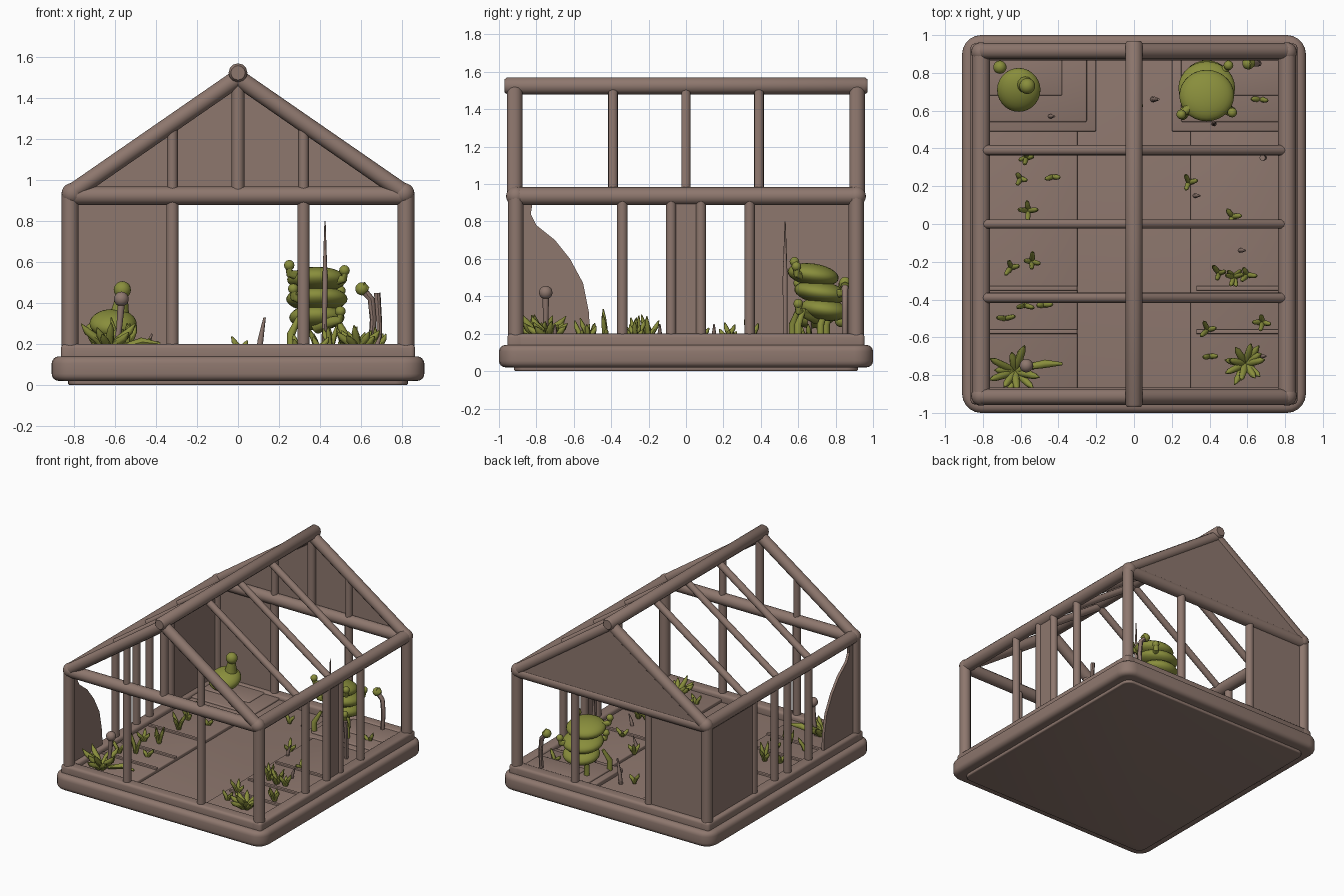
import bpy, bmesh, math, random
from mathutils import Vector, Matrix

if "Cube" in bpy.data.objects:
    bpy.data.objects.remove(bpy.data.objects["Cube"])

random.seed(4)

def mat(name, c):
    m = bpy.data.materials.new(name)
    m.diffuse_color = (*c, 1)
    m.use_nodes = True
    m.node_tree.nodes["Principled BSDF"].inputs["Base Color"].default_value = m.diffuse_color
    return m

BROWN = mat("clay brown", (0.27, 0.185, 0.155))
GREEN = mat("moss green", (0.25, 0.27, 0.045))

def finish(name, bm, m, angle=45):
    bmesh.ops.recalc_face_normals(bm, faces=bm.faces)
    me = bpy.data.meshes.new(name)
    bm.to_mesh(me)
    bm.free()
    me.materials.append(m)
    ob = bpy.data.objects.new(name, me)
    bpy.context.collection.objects.link(ob)
    bpy.ops.object.select_all(action='DESELECT')
    ob.select_set(True)
    bpy.context.view_layer.objects.active = ob
    bpy.ops.object.shade_smooth_by_angle(angle=math.radians(angle))
    return ob

def tube(bm, pts, radii, n=12):
    """Round tube along points with a radius at each point."""
    pts = [Vector(p) for p in pts]
    if not isinstance(radii, (list, tuple)):
        radii = [radii] * len(pts)
    rings = []
    for i, p in enumerate(pts):
        d = (pts[min(i + 1, len(pts) - 1)] - pts[max(i - 1, 0)]).normalized()
        ref = Vector((0, 1, 0)) if abs(d.y) < 0.9 else Vector((0, 0, 1))
        u = d.cross(ref).normalized()
        v = d.cross(u)
        rings.append([bm.verts.new(p + radii[i] * (u * math.cos(2 * math.pi * k / n) + v * math.sin(2 * math.pi * k / n)))
                      for k in range(n)])
    for a, b in zip(rings, rings[1:]):
        for k in range(n):
            bm.faces.new((a[k], a[(k + 1) % n], b[(k + 1) % n], b[k]))
    bm.faces.new(rings[0])
    bm.faces.new(rings[-1])

def ball(bm, c, r, tilt=0, seg=20):
    r = r if isinstance(r, tuple) else (r, r, r)
    m = Matrix.Translation(c) @ Matrix.Rotation(tilt, 4, 'X') @ Matrix.Diagonal((*r, 1))
    bmesh.ops.create_uvsphere(bm, u_segments=seg, v_segments=seg // 2, radius=1, matrix=m)

def box(bm, lo, hi, corner=0, bevel=0):
    """Box with optional rounded plan corners and rounded edges."""
    lo, hi = Vector(lo), Vector(hi)
    t = bmesh.new()
    bmesh.ops.create_cube(t, size=1, matrix=Matrix.Translation((lo + hi) / 2) @ Matrix.Diagonal((*(hi - lo), 1)))
    if corner:
        es = [e for e in t.edges if abs(e.verts[0].co.z - e.verts[1].co.z) > 1e-4]
        bmesh.ops.bevel(t, geom=es, offset=corner, segments=5, profile=0.5, affect='EDGES')
        es = [e for e in t.edges if abs(e.verts[0].co.z - e.verts[1].co.z) < 1e-4]
        bmesh.ops.bevel(t, geom=es, offset=bevel, segments=4, profile=0.5, affect='EDGES')
    elif bevel:
        bmesh.ops.bevel(t, geom=t.edges[:], offset=bevel, segments=3, profile=0.5, affect='EDGES')
    me = bpy.data.meshes.new("tmp")
    t.to_mesh(me)
    t.free()
    bm.from_mesh(me)
    bpy.data.meshes.remove(me)

def plate(bm, pts, off):
    f = bm.faces.new([bm.verts.new(p) for p in pts])
    r = bmesh.ops.extrude_face_region(bm, geom=[f])
    bmesh.ops.translate(bm, verts=[g for g in r["geom"] if isinstance(g, bmesh.types.BMVert)], vec=off)

X, Y, ZR = 0.82, 0.91, 0.93

# base slab, foot and rim
bm = bmesh.new()
box(bm, (-0.91, -1, 0.02), (0.91, 1, 0.14), 0.1, 0.035)
box(bm, (-0.83, -0.92, 0), (0.83, 0.92, 0.06), 0.06, 0.01)
for s in (-1, 1):
    box(bm, (s * 0.82 - 0.045, -0.955, 0.1), (s * 0.82 + 0.045, 0.955, 0.2), 0, 0.02)
    box(bm, (-0.865, s * 0.91 - 0.045, 0.1), (0.865, s * 0.91 + 0.045, 0.2), 0, 0.02)
finish("base", bm, BROWN)

# planting beds, dividers and raised back beds
bm = bmesh.new()
for s in (-1, 1):
    x0, x1 = sorted((s * 0.3, s * 0.8))
    box(bm, (x0, -0.89, 0.12), (x1, 0.89, 0.165), 0, 0.008)
    for y in (-0.57, -0.34, 0):
        box(bm, (x0 + 0.03, y - 0.012, 0.15), (x1, y + 0.012, 0.178), 0, 0.005)
    for inner, y0, z in ((0.2, 0.49, 0.172), (0.25, 0.54, 0.184), (0.38, 0.68, 0.192)):
        x0, x1 = sorted((s * inner, s * 0.8))
        box(bm, (x0, y0, 0.12), (x1, 0.89, z), 0, 0.008)
finish("planting_beds", bm, BROWN)

# wall posts
bm = bmesh.new()
for sx in (-1, 1):
    for sy in (-1, 1):
        tube(bm, [(sx * X, sy * Y, 0.17), (sx * X, sy * Y, ZR)], 0.041)
        tube(bm, [(sx * 0.32, sy * Y, 0.17), (sx * 0.32, sy * Y, ZR)], 0.03)
    for y in (-0.34, -0.08, 0.08, 0.34):
        tube(bm, [(sx * X, y, 0.17), (sx * X, y, ZR)], 0.028)
finish("wall_posts", bm, BROWN)

# eaves rails
bm = bmesh.new()
for s in (-1, 1):
    tube(bm, [(s * 0.81, -Y, 0.935), (s * 0.81, Y, 0.935)], 0.048)
    tube(bm, [(-X, s * Y, 0.925), (X, s * Y, 0.925)], 0.045)
    for sy in (-1, 1):
        ball(bm, (s * 0.81, sy * Y, 0.935), 0.052)
finish("eaves_rails", bm, BROWN)

# rafters, ridge and gable struts
bm = bmesh.new()
for s in (-1, 1):
    for y, r in ((-0.915, 0.042), (-0.39, 0.027), (0, 0.025), (0.39, 0.027), (0.915, 0.042)):
        tube(bm, [(s * 0.81, y, 0.94), (0, y, 1.5)], r)
    for sy in (-1, 1):
        tube(bm, [(s * 0.32, sy * Y, 0.92), (s * 0.32, sy * Y, 1.27)], 0.026)
for sy in (-1, 1):
    tube(bm, [(0, sy * Y, 0.92), (0, sy * Y, 1.5)], 0.031)
finish("rafters", bm, BROWN)
bm = bmesh.new()
tube(bm, [(0, -0.97, 1.525), (0, -0.955, 1.525), (0, 0.955, 1.525), (0, 0.97, 1.525)], [0.035, 0.046, 0.046, 0.035])
finish("ridge", bm, BROWN)

# solid panels: back gable, back wall, left wall, right centre, broken front-left
bm = bmesh.new()
plate(bm, [(-0.81, 0.925, 0.93), (0.81, 0.925, 0.93), (0, 0.925, 1.5)], (0, 0.02, 0))
box(bm, (-0.82, 0.9, 0.17), (-0.32, 0.92, 0.92))
box(bm, (-0.83, 0.34, 0.17), (-0.81, 0.91, 0.92))
box(bm, (0.81, -0.08, 0.17), (0.83, 0.08, 0.92))
plate(bm, [(-0.83, y, z) for y, z in ((-0.91, 0.17), (-0.51, 0.17), (-0.52, 0.32), (-0.55, 0.47), (-0.62, 0.6),
      (-0.7, 0.7), (-0.8, 0.78), (-0.83, 0.84), (-0.82, 0.9), (-0.91, 0.9))], (0.02, 0, 0))
finish("wall_panels", bm, BROWN, 30)

# stacked bulbous plant at back right
bm = bmesh.new()
for y, z, r in ((0.74, 0.33, 0.135), (0.72, 0.42, 0.15), (0.68, 0.515, 0.145)):
    ball(bm, (0.385, y, z), (r, r * 0.95, 0.06), -0.15, 28)
for x, y, z in ((0.25, 0.58, 0.585), (0.52, 0.59, 0.56), (0.5, 0.84, 0.46), (0.27, 0.6, 0.47), (0.5, 0.6, 0.36)):
    tube(bm, [(0.385, 0.7, z - 0.07), (x, y, z - 0.04), (x, y, z)], [0.04, 0.018, 0.02])
    ball(bm, (x, y, z), 0.026, 0, 12)
for x, y in ((0.26, 0.57), (0.33, 0.75), (0.44, 0.72), (0.52, 0.6)):
    tube(bm, [(x, y, 0.16), (x, y, 0.25), (x * 0.7 + 0.115, y + 0.03, 0.33)], [0.02, 0.02, 0.012], 10)
finish("stacked_plant", bm, GREEN)

# squat bulb plant at back left
bm = bmesh.new()
ball(bm, (-0.61, 0.71, 0.30), (0.115, 0.12, 0.065), 0.3, 28)
tube(bm, [(-0.6, 0.74, 0.16), (-0.61, 0.72, 0.28)], 0.03)
tube(bm, [(-0.58, 0.74, 0.33), (-0.565, 0.73, 0.45)], [0.05, 0.025])
ball(bm, (-0.565, 0.73, 0.465), 0.042)
ball(bm, (-0.71, 0.83, 0.27), 0.035)
# hooked plant head
tube(bm, [(0.63, 0.85, 0.46), (0.61, 0.85, 0.475), (0.595, 0.85, 0.47)], [0.02, 0.03, 0.02])
ball(bm, (0.605, 0.85, 0.47), 0.032)
finish("bulb_plants", bm, GREEN)

# brown stems, spikes and bulb
bm = bmesh.new()
tube(bm, [(0.42, 0.53, 0.16), (0.425, 0.53, 0.5), (0.425, 0.53, 0.8)], [0.012, 0.013, 0.003], 8)
tube(bm, [(0.65, 0.85, 0.17), (0.66, 0.85, 0.32), (0.65, 0.85, 0.42), (0.61, 0.85, 0.465)], [0.015, 0.016, 0.017, 0.018], 8)
tube(bm, [(0.1, 0.66, 0.13), (0.11, 0.66, 0.22), (0.13, 0.66, 0.33)], [0.016, 0.014, 0.006], 8)
tube(bm, [(0.69, 0.35, 0.15), (0.69, 0.35, 0.3), (0.68, 0.35, 0.45)], [0.014, 0.014, 0.016], 8)
tube(bm, [(-0.6, -0.75, 0.15), (-0.58, -0.75, 0.28), (-0.57, -0.75, 0.4)], [0.014, 0.014, 0.018], 8)
ball(bm, (-0.57, -0.75, 0.42), 0.036)
for x, y in ((0.32, 0.15), (0.56, -0.14), (0.67, -0.7), (-0.45, 0.57)):
    tube(bm, [(x, y, 0.15), (x + 0.01, y, 0.2), (x + 0.03, y, 0.25)], [0.012, 0.012, 0.004], 8)
finish("brown_stems", bm, BROWN)

def clump(bm, x, y, n, reach, h, r):
    """Leaves curling out of one point."""
    for i in range(n):
        a = 2 * math.pi * i / n + random.uniform(-0.3, 0.3)
        d = reach * random.uniform(0.6, 1)
        z = h * random.uniform(0.5, 1)
        c, s = math.cos(a), math.sin(a)
        tube(bm, [(x, y, 0.155), (x + c * d * 0.4, y + s * d * 0.4, 0.16 + z * 0.45),
                  (x + c * d * 0.8, y + s * d * 0.8, 0.16 + z * 0.75), (x + c * d, y + s * d, 0.16 + z)],
             [r, r * 1.1, r * 0.9, 0.003], 8)

# leafy clumps in the front corners
bm = bmesh.new()
clump(bm, -0.63, -0.78, 13, 0.16, 0.15, 0.019)
clump(bm, 0.59, -0.74, 12, 0.13, 0.15, 0.018)
tube(bm, [(-0.58, -0.76, 0.18), (-0.47, -0.74, 0.21), (-0.38, -0.74, 0.2)], [0.015, 0.022, 0.008], 8)
finish("leafy_clumps", bm, GREEN)

# seedlings along the beds
bm = bmesh.new()
for x, y, n, h in ((-0.56, 0.07, 4, 0.14), (-0.57, 0.35, 4, 0.14), (-0.43, 0.25, 2, 0.1), (-0.6, 0.24, 3, 0.1),
                   (-0.54, -0.2, 4, 0.15), (-0.65, -0.23, 3, 0.14), (-0.58, -0.43, 2, 0.18), (-0.48, -0.43, 2, 0.08),
                   (-0.68, -0.5, 2, 0.1), (0.52, 0.04, 3, 0.08), (0.53, -0.28, 6, 0.15), (0.45, -0.26, 3, 0.15),
                   (0.6, -0.27, 3, 0.12), (0.39, -0.56, 3, 0.12), (0.68, -0.52, 4, 0.13), (0.4, -0.7, 2, 0.08),
                   (0.67, 0.66, 2, 0.1), (0.01, 0.62, 2, 0.1), (0.29, 0.22, 3, 0.12)):
    clump(bm, x, y, n, 0.055, h, 0.013)
finish("seedlings", bm, GREEN)
